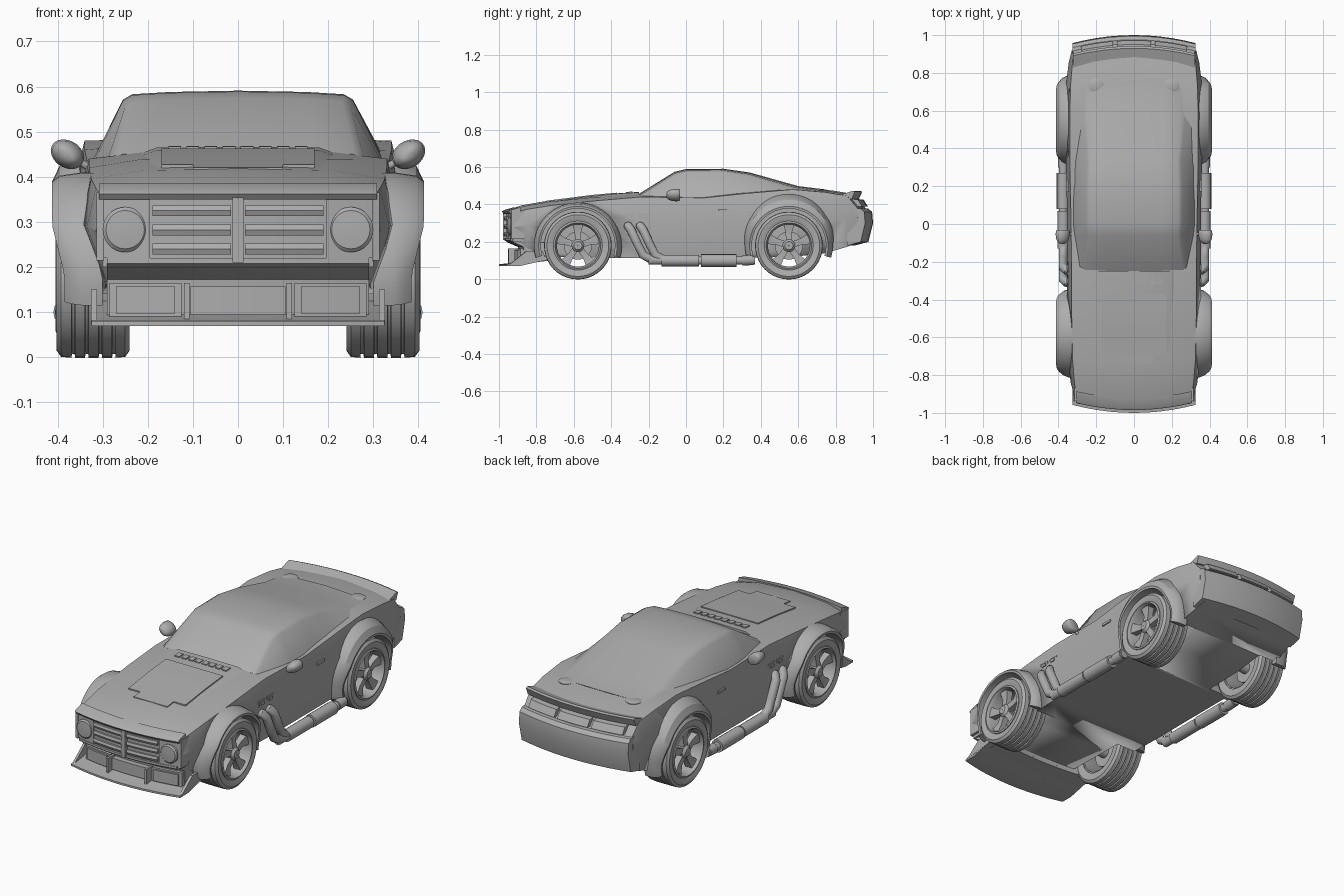
import bpy, bmesh
from math import sin, cos, pi, radians
from mathutils import Vector

old = bpy.data.objects.get("Cube")
if old:
    bpy.data.objects.remove(old, do_unlink=True)

grey = bpy.data.materials.new("plain grey")
grey.use_nodes = True
GREY = (0.42, 0.42, 0.42, 1)
grey.diffuse_color = GREY
grey.node_tree.nodes["Principled BSDF"].inputs["Base Color"].default_value = GREY


def bend(x, y, z):
    """Bow the nose and tail in plan."""
    return Vector((x, y * (1 - 0.4 * x * x), z))


def loft(name, rings, loop=False, mirror=False, angle=32):
    """Skin a list of closed rings, capped unless looped."""
    bm = bmesh.new()
    rows = [[bm.verts.new(p) for p in ring] for ring in rings]
    n = len(rows[0])
    pairs = list(zip(rows, rows[1:])) + ([(rows[-1], rows[0])] if loop else [])
    for a, b in pairs:
        for i in range(n):
            j = (i + 1) % n
            bm.faces.new((a[i], a[j], b[j], b[i]))
    if not loop:
        bm.faces.new(rows[0])
        bm.faces.new(rows[-1][::-1])
    bmesh.ops.recalc_face_normals(bm, faces=bm.faces)
    mesh = bpy.data.meshes.new(name)
    bm.to_mesh(mesh)
    bm.free()
    ob = bpy.data.objects.new(name, mesh)
    bpy.context.collection.objects.link(ob)
    mesh.materials.append(grey)
    if mirror:
        ob.modifiers.new("mirror", "MIRROR")
    bpy.ops.object.select_all(action="DESELECT")
    ob.select_set(True)
    bpy.context.view_layer.objects.active = ob
    bpy.ops.object.shade_smooth_by_angle(angle=radians(angle))
    return ob


def bow(name, profile, x0, x1, mirror=False, n=10):
    """Sweep a (y, z) profile across x along the bowed plan."""
    xs = [x0 + (x1 - x0) * i / n for i in range(n + 1)]
    return loft(name, [[bend(x, y, z) for y, z in profile] for x in xs], mirror=mirror)


def box(name, x0, x1, y0, y1, z0, z1, mirror=False):
    return bow(name, [(y0, z0), (y1, z0), (y1, z1), (y0, z1)], x0, x1, mirror)


def lathe(name, profile, y, z, loop=True, n=40):
    """Turn an (x, radius) profile about a sideways axis, on both sides."""
    angles = [2 * pi * i / n for i in range(n)]
    return loft(name, [[Vector((x, y + r * cos(a), z + r * sin(a))) for x, r in profile]
                       for a in angles], loop=loop, mirror=True)


def disc(name, centre, axis, radius, depth, mirror=True, n=28):
    """Domed disc facing along an axis."""
    turn = Vector(axis).to_track_quat("Z", "Y")
    shape = [(radius, 0), (radius, depth * .7), (radius * .85, depth), (radius * .2, depth * 1.1)]
    return loft(name, [[Vector(centre) + turn @ Vector((r * cos(2 * pi * i / n), r * sin(2 * pi * i / n), h))
                        for i in range(n)] for r, h in shape], mirror=mirror)


def tube(name, points, radius):
    """Round pipe through points, on both sides."""
    pts = [Vector(p) for p in points]
    rings = []
    for i, p in enumerate(pts):
        d = (pts[min(i + 1, len(pts) - 1)] - pts[max(i - 1, 0)]).normalized()
        u = d.cross(Vector((1, 0, 0))).normalized()
        v = d.cross(u)
        rings.append([p + radius * (u * cos(a) + v * sin(a)) for a in [2 * pi * k / 16 for k in range(16)]])
    return loft(name, rings, mirror=True, angle=50)


def both(half):
    """Complete a half ring that starts on the centre line."""
    return half + [(-x, z) for x, z in reversed(half) if x > 0]


# Main body: y, top z, shoulder x z, waist x z, sill x z
stations = [
    (-.955, .37, .30, .355, .315, .28, .27, .2),
    (-.88, .395, .315, .375, .335, .29, .29, .165),
    (-.75, .418, .325, .395, .35, .3, .31, .12),
    (-.5, .443, .33, .42, .355, .31, .32, .115),
    (-.25, .458, .33, .44, .355, .31, .33, .115),
    (.1, .46, .335, .435, .355, .31, .33, .115),
    (.35, .475, .34, .46, .36, .33, .33, .115),
    (.6, .488, .34, .48, .37, .36, .33, .12),
    (.78, .475, .335, .465, .36, .34, .32, .14),
    (.9, .455, .325, .445, .345, .33, .31, .175),
    (.96, .38, .32, .375, .33, .33, .3, .195)]
rings = []
for y, zt, xs, zs, xw, zw, xb, zb in stations:
    half = [(0, zt), (xs * .65, zt - .004), (xs, zs), (xw, zw), (xb, zb)]
    rings.append([bend(x, y, z) for x, z in both(half)])
body = loft("body", rings)


def deck(y):
    """Height of the body top at y."""
    for a, b in zip(stations, stations[1:]):
        if a[0] <= y <= b[0]:
            return a[1] + (b[1] - a[1]) * (y - a[0]) / (b[0] - a[0])


# Wheel wells
AXLE_Z = .18
axles = {"front": -.578, "rear": .55}
for end, y in axles.items():
    cutter = loft("well_cutter", [[Vector((x, y + .205 * cos(2 * pi * i / 40), AXLE_Z + .205 * sin(2 * pi * i / 40)))
                                   for i in range(40)] for x in (.21, .5)], mirror=True)
    cut = body.modifiers.new("well", "BOOLEAN")
    cut.operation, cut.object, cut.solver = "DIFFERENCE", cutter, "EXACT"
    bpy.context.view_layer.objects.active = body
    bpy.ops.object.modifier_apply(modifier=cut.name)
    bpy.data.objects.remove(cutter, do_unlink=True)

# Cabin: y, base x z, roof x z
cabin = []
for y, xb, zb, xt, zt in [(-.25, .29, .435, .28, .455), (-.06, .32, .43, .25, .572), (.0, .325, .43, .255, .586),
                          (.2, .325, .43, .255, .588), (.34, .325, .44, .25, .568), (.6, .32, .455, .27, .495),
                          (.74, .29, .46, .27, .478)]:
    half = [(0, zt + .003), (xt * .6, zt), (xt * .92, zt - .005), (xt, zt - .017), (xb, zb)]
    cabin.append([bend(x, y, z) for x, z in both(half)])
loft("cabin", cabin)

# Wheels, rims and arches
for end, y in axles.items():
    tread = [(.245, .125), (.24, .165), (.25, .179)]
    for gx in (.275, .305, .335, .365):
        tread += [(gx - .004, .181), (gx - .003, .173), (gx + .003, .173), (gx + .004, .181)]
    tread += [(.392, .179), (.402, .165), (.398, .135), (.392, .125)]
    lathe(end + "_tyre", tread, y, AXLE_Z)
    lathe(end + "_rim", [(.25, .13), (.4, .131), (.404, .122), (.385, .112), (.25, .118)], y, AXLE_Z)
    lathe(end + "_hub", [(.2, .002), (.2, .025), (.385, .034), (.398, .022), (.398, .002)], y, AXLE_Z, n=20)
    lathe(end + "_brake", [(.29, .01), (.29, .075), (.305, .075), (.305, .01)], y, AXLE_Z)
    for k in range(5):
        a = pi / 2 + 2 * pi * k / 5
        out, side = Vector((0, cos(a), sin(a))), Vector((0, -sin(a), cos(a)))
        hub = Vector((0, y, AXLE_Z))
        spoke = [[hub + out * r + side * s * w + Vector((x, 0, 0)) for s, x in
                  ((-1, .35), (1, .35), (1, face), (-1, face))]
                 for r, w, face in ((.015, .016, .388), (.07, .017, .38), (.12, .03, .39))]
        loft(end + "_spoke", spoke, mirror=True)

    rear = end == "rear"
    arch = []
    for i in range(33):
        a = radians(-16 + 212 * i / 32)
        lift = max(0, sin(a))
        ro = .235 + (.04 if rear else -.005) * lift
        lip = .375 + .035 * min(1, lift * 1.5 + .2)
        arch.append([Vector((x, y + r * cos(a), AXLE_Z + r * sin(a))) for x, r in
                     ((.3, .2), (lip, .198), (lip + .002, .21), (lip - .015, .215 + (ro - .215) * .5), (.345, ro), (.3, ro))])
    loft(end + "_arch", arch, mirror=True)

# Nose: framed grille with round lamps
box("grille_back", -.3, .3, -.96, -.9, .2, .362)
bow("nose_top_lip", [(-.92, .385), (-.975, .37), (-.985, .362), (-.975, .35), (-.92, .35)], -.308, .308)
bow("nose_bottom_lip", [(-.92, .222), (-.97, .22), (-.97, .208), (-.95, .195), (-.88, .165)], -.29, .29)
box("nose_side", .297, .314, -.972, -.9, .215, .365, True)
box("lamp_surround", .195, .297, -.967, -.93, .22, .352, True)
disc("head_lamp", bend(.25, -.955, .283), (0, -1, 0), .05, .022)
box("grille_centre", -.012, .012, -.978, -.94, .21, .358)
for z in (.24, .282, .325):
    bow("grille_bar", [(-.95, z - .012), (-.97, z - .012), (-.975, z), (-.97, z + .012), (-.95, z + .012)],
        .016, .19, True)

# Front valance and splitter
bow("valance", [(-.9, .19), (-.89, .085), (-.75, .1), (-.75, .2)], -.29, .29)
box("centre_duct", -.105, .105, -.925, -.86, .095, .157)
box("side_duct_frame", .125, .285, -.915, -.86, .09, .165, True)
box("side_duct", .14, .27, -.925, -.86, .097, .157, True)
box("splitter_strut", .108, .12, -.955, -.86, .085, .165, True)
bow("splitter", [(-1, .07), (-1, .08), (-.9, .092), (-.76, .13), (-.75, .11), (-.93, .07)], -.325, .325)
bow("splitter_end", [(-.99, .075), (-.89, .15), (-.8, .15), (-.78, .1)], .312, .326, True)

# Hood: raised panel, cowl and vent slots
def hood_plate(name, x0, x1, y0, y1, rise0, rise1, mirror=False):
    ys = [y0 + (y1 - y0) * i / 8 for i in range(9)]
    sections = []
    for i, y in enumerate(ys):
        z = deck(y) + rise0 + (rise1 - rise0) * i / 8
        sections.append([Vector(p) for p in ((x0, y, z - .03), (x1, y, z - .03), (x1, y, z), (x0, y, z))])
    return loft(name, sections, mirror=mirror)


cowl = []
for y, rise in ((-.78, -.004), (-.55, .003), (-.35, .009), (-.25, .009)):
    z = deck(y) + rise
    cowl.append([Vector((x, y, h)) for x, h in both([(0, z), (.18, z - .002), (.23, z - .02), (.23, z - .04)])])
loft("hood_cowl", cowl)
hood_plate("hood_panel", -.17, .17, -.69, -.37, .003, .012)
hood_plate("hood_panel_tip", -.1, .1, -.745, -.69, .002, .003)
for k in range(4):
    x = .02 + .04 * k
    hood_plate("hood_vent", x - .014, x + .014, -.32, -.285, .013, .013, True)

# Tail: spoiler, lamps, bumper and filler caps
bow("spoiler", [(.86, .45), (.93, .473), (.942, .468), (.925, .43), (.87, .43)], -.322, .322)
bow("bumper", [(.9, .385), (.975, .378), (.995, .36), (1, .3), (.975, .2), (.9, .18)], -.325, .325)
for name, x0, x1, m in (("tail_lamp", .11, .28, True), ("tail_plate", -.09, .09, False)):
    bow(name, [(.92, .385), (.972, .39), (.95, .425), (.91, .43)], x0, x1, m)
disc("filler_cap", (.2, .73, .466), (0, 0, 1), .04, .012)

# Side details: vents, handles, mirrors
for y in (-.315, -.24):
    box("side_vent", .32, .352, y - .028, y + .028, .32, .352, True)
    box("side_vent_slat", .32, .357, y - .015, y + .015, .328, .344, True)
box("door_handle", .33, .357, .18, .245, .36, .373, True)
tube("mirror_stalk", [(.32, -.05, .415), (.345, -.055, .43), (.37, -.06, .45)], .008)
shell = []
for t, r in ((-.04, .3), (-.032, .65), (-.015, .9), (.01, 1), (.03, .95), (.034, .8)):
    shell.append([Vector((.378 + .037 * r * cos(a), -.065 + t, .45 + .032 * r * sin(a) + .008 * cos(a)))
                  for a in [2 * pi * k / 20 for k in range(20)]])
loft("mirror_shell", shell, mirror=True, angle=50)

# Side exhaust
for shift in (0, .065):
    y = -.315 + shift
    tube("header_pipe", [(.32, y, .285), (.36, y + .005, .285), (.375, y + .02, .265), (.375, y + .06, .18),
                         (.375, y + .085, .13), (.375, y + .13, .105), (.375, y + .2, .1)], .023)
tube("exhaust_pipe", [(.375, -.2, .1), (.375, .37, .1)], .022)
tube("muffler_front", [(.375, -.13, .1), (.375, .07, .1)], .031)
tube("muffler_rear", [(.375, .08, .1), (.375, .27, .1)], .034)
tube("exhaust_tip", [(.375, .3, .1), (.375, .36, .103)], .027)
